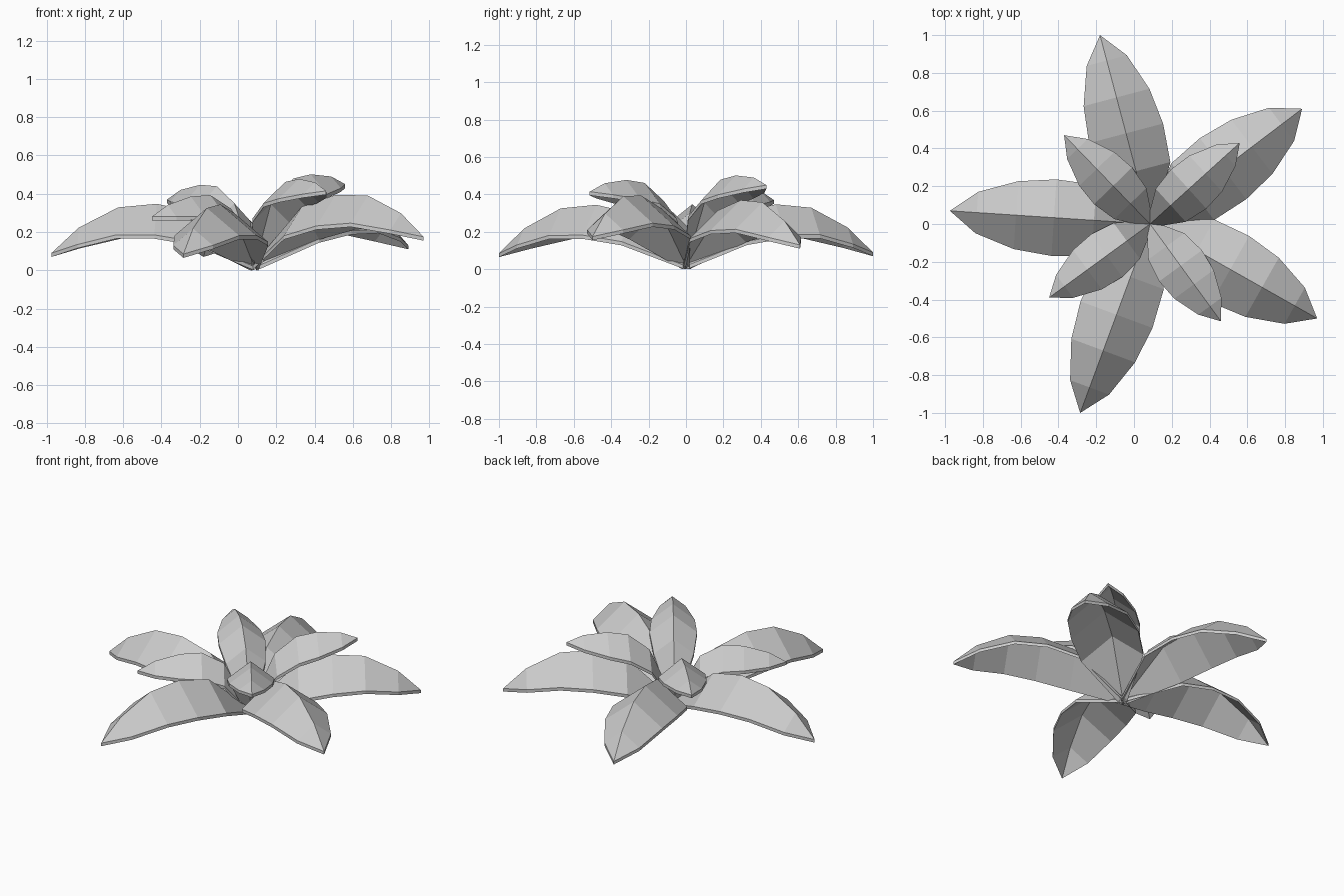
import bpy, bmesh
from mathutils import Vector

if "Cube" in bpy.data.objects:
    bpy.data.objects.remove(bpy.data.objects["Cube"])

CENTRE = Vector((0.085, 0.0))
THICK = 0.02

# Leaf profiles: (fraction of length, half width, underside height at the rim)
LARGE = [(0, .022, 0), (.28, .188, .13), (.48, .203, .165),
         (.67, .18, .165), (.865, .11, .115), (1, 0, .07)]
SMALL = [(0, .022, 0), (.23, .118, .26), (.43, .14, .345),
         (.62, .129, .375), (.845, .076, .405), (1, 0, .425)]


def leaf(name, profile, tip_x, tip_y, tip_z):
    """Folded, arched leaf blade: a ridge along the middle, sloping sides, thin shell."""
    span = Vector((tip_x, tip_y)) - CENTRE
    side = Vector((-span.y, span.x)).normalized()
    droop = tip_z - profile[-1][2]
    bm = bmesh.new()
    rings = []
    for f, hw, z in profile:
        z += droop * f ** 0.8
        mid = CENTRE + span * f
        ring = []
        for s, dz in ((1, THICK), (0, THICK), (-1, THICK), (-1, 0), (0, 0), (1, 0)):
            p = mid + side * (s * hw)
            rise = 0.8 * hw if s == 0 else 0
            ring.append(bm.verts.new((p.x, p.y, z + dz + rise)))
        rings.append(ring)
    for a, b in zip(rings, rings[1:]):
        for i in range(6):
            j = (i + 1) % 6
            bm.faces.new((a[i], a[j], b[j], b[i]))
    r = rings[0]
    bm.faces.new((r[0], r[1], r[4], r[5]))
    bm.faces.new((r[1], r[2], r[3], r[4]))
    # close the pointed tip
    bmesh.ops.remove_doubles(bm, verts=bm.verts, dist=1e-4)
    bmesh.ops.recalc_face_normals(bm, faces=bm.faces)
    me = bpy.data.meshes.new(name)
    bm.to_mesh(me)
    bm.free()
    ob = bpy.data.objects.new(name, me)
    bpy.context.collection.objects.link(ob)


# Outer ring of large leaves (tip positions)
for n, tip in enumerate([(-.18, 1.0, .07), (.89, .61, .11), (.97, -.50, .155),
                         (-.285, -1.0, .065), (-.975, .07, .07)], 1):
    leaf(f"outer_leaf_{n}", LARGE, *tip)

# Inner ring of small leaves
for n, tip in enumerate([(.56, .43, .43), (-.37, .47, .35),
                         (-.45, -.39, .26), (.46, -.515, .395)], 1):
    leaf(f"inner_leaf_{n}", SMALL, *tip)
